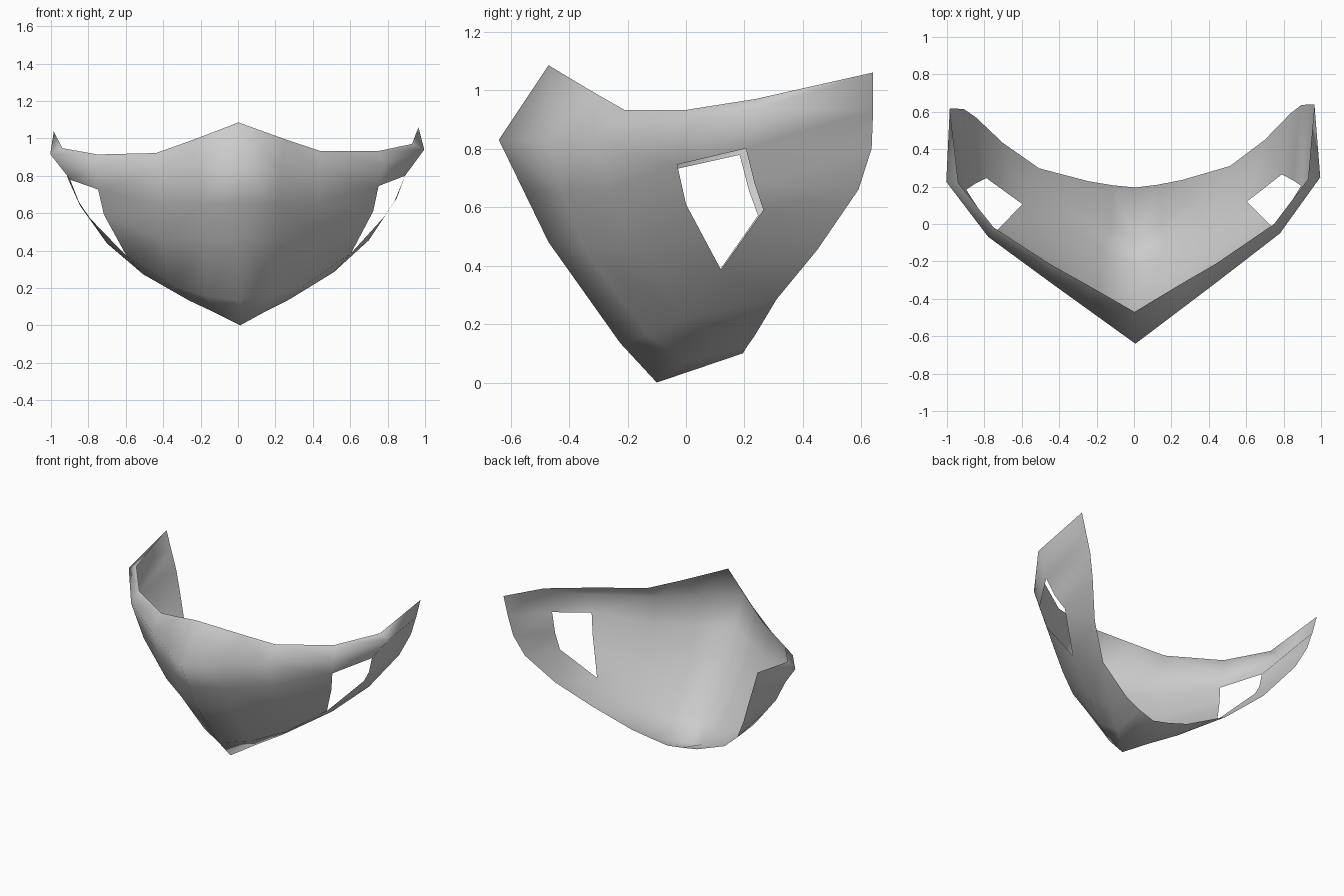
import bpy
import bmesh

# Remove the default cube only
default_cube = bpy.data.objects.get("Cube")
if default_cube:
    bpy.data.objects.remove(default_cube, do_unlink=True)

TILT = 0.012          # the whole mask leans and turns very slightly
EYELET_COLUMN = 3     # column of the side openings
EYELET_ROWS = (2, 3)  # rows cut away for the side openings

# Corners shared by neighbouring bands of the left half
ear_tip = (.975, .64, 1.06)
ear_base = (.9, .635, .8)
jaw_back = (.84, .59, .66)
jaw_low = (.51, .31, .285)

# Bands run from the centre line out to the ear, listed from top to bottom
bands = {
    "upper_rim": [(0, -.47, 1.085), (.25, -.32, .995), (.44, -.21, .932),
                  (.75, 0, .932), (.935, .24, .97), ear_tip],
    "nose_ridge": [(0, -.64, .83), (.22, -.475, .83), (.44, -.31, .83),
                   (.78, -.05, .86), (1, .25, .94), ear_tip],
    "eyelet_top": [(0, -.555, .655), (.21, -.42, .65), (.43, -.26, .66),
                   (.75, -.03, .745), (.895, .205, .8), (.94, .64, .93)],
    "eyelet_middle": [(0, -.47, .48), (.2, -.35, .46), (.42, -.19, .47),
                      (.72, 0, .61), (.85, .235, .68), ear_base],
    "eyelet_bottom": [(0, -.225, .135), (.18, -.13, .16), (.36, 0, .22),
                      (.6, .12, .385), (.79, .265, .59), jaw_back],
    "chin_edge": [(0, -.1, 0), (.13, 0, .07), (.27, .1, .14),
                  jaw_low, (.7, .45, .455), jaw_back],
    "lower_rim": [(0, .195, .1), (.12, .21, .125), (.25, .235, .16), jaw_low],
}


def make_material(name, colour):
    """One plain matte colour for viewport and render."""
    material = bpy.data.materials.new(name)
    material.use_nodes = True
    material.diffuse_color = colour
    shader = material.node_tree.nodes["Principled BSDF"]
    shader.inputs["Base Color"].default_value = colour
    shader.inputs["Roughness"].default_value = 0.8
    return material


def is_eyelet(row, column):
    """True for the cells left open on the side of the mask."""
    return column == EYELET_COLUMN and row in EYELET_ROWS


def skin_bands(bm, rows):
    """Bridge each band to the one below, leaving the side opening free."""
    grid = [[bm.verts.new((x, y - TILT * x, z - TILT * x)) for x, y, z in row]
            for row in rows]
    for row, (upper, lower) in enumerate(zip(grid, grid[1:])):
        for column in range(min(len(upper), len(lower)) - 1):
            if is_eyelet(row, column):
                continue
            bm.faces.new((upper[column], lower[column],
                          lower[column + 1], upper[column + 1]))


def mirror_half(bm):
    """Copy the left half to the right and weld the centre line."""
    geometry = bm.verts[:] + bm.edges[:] + bm.faces[:]
    bmesh.ops.mirror(bm, geom=geometry, axis='X', merge_dist=0.0005)
    bmesh.ops.remove_doubles(bm, verts=bm.verts[:], dist=0.0005)
    bmesh.ops.recalc_face_normals(bm, faces=bm.faces[:])
    # The shell is open, so make sure the front faces point forward
    front = min(bm.faces, key=lambda face: face.calc_center_median().y)
    if front.normal.y > 0:
        bmesh.ops.reverse_faces(bm, faces=bm.faces[:])


# Mask shell: one thin open surface
bm = bmesh.new()
skin_bands(bm, list(bands.values()))
mirror_half(bm)
mesh = bpy.data.meshes.new("half_face_mask")
bm.to_mesh(mesh)
bm.free()
mesh.materials.append(make_material("plain grey", (.6, .6, .6, 1)))

mask = bpy.data.objects.new("half_face_mask", mesh)
bpy.context.collection.objects.link(mask)
mask.rotation_euler = (0, -TILT, TILT)
mask.location.x = 0.01

# Soft shading over the whole shell
for polygon in mesh.polygons:
    polygon.use_smooth = True
